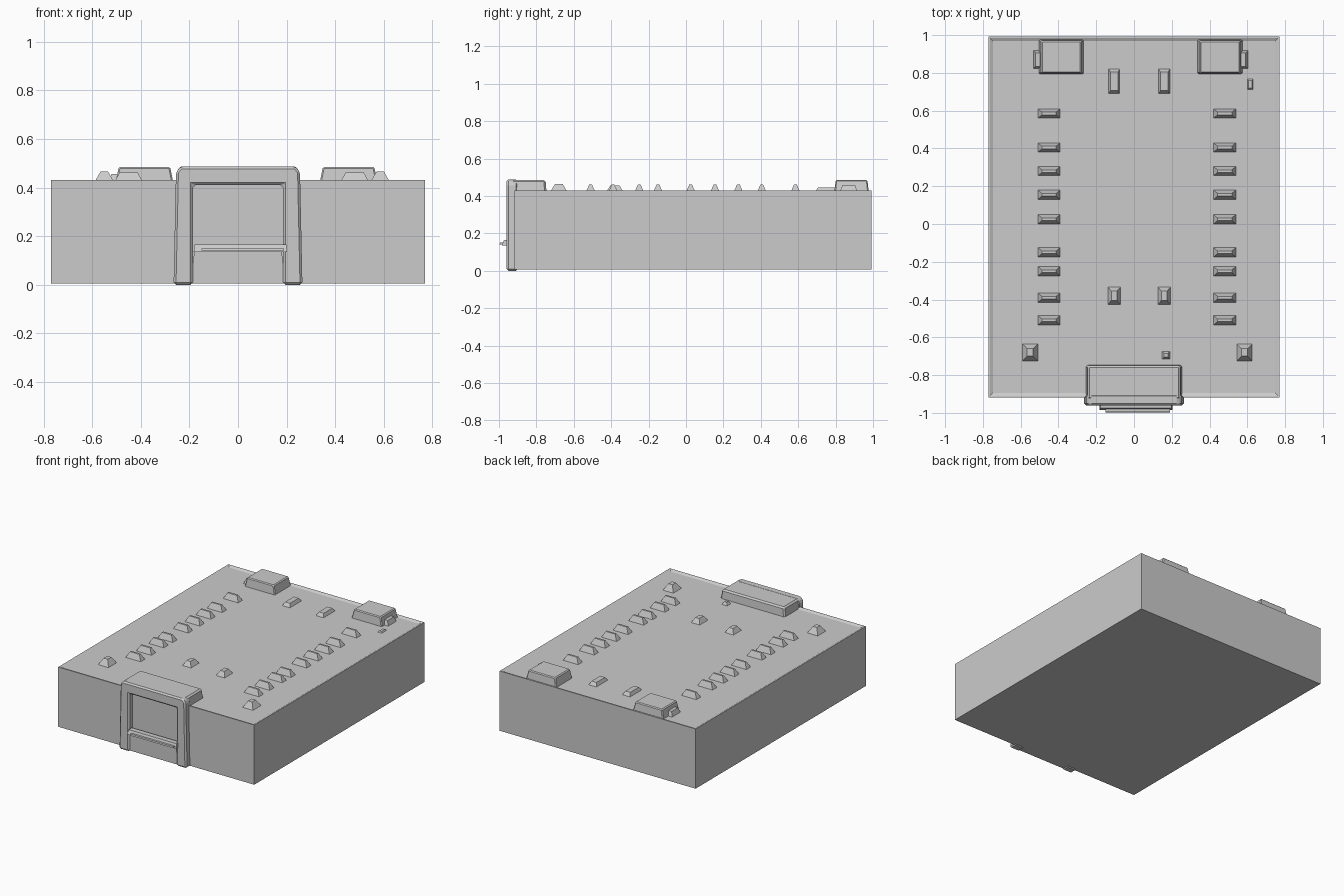
import bpy, bmesh

if "Cube" in bpy.data.objects:
    bpy.data.objects.remove(bpy.data.objects["Cube"])


def finish(name, bm):
    bmesh.ops.recalc_face_normals(bm, faces=bm.faces)
    mesh = bpy.data.meshes.new(name)
    bm.to_mesh(mesh)
    bm.free()
    obj = bpy.data.objects.new(name, mesh)
    bpy.context.collection.objects.link(obj)
    return obj


def add_block(bm, cx, cy, sx, sy, z0, z1, tx=1.0, ty=1.0):
    """Box whose top is scaled by tx, ty; returns the top face."""
    rings = []
    for z, kx, ky in ((z0, 1, 1), (z1, tx, ty)):
        rings.append([bm.verts.new((cx + a * sx * kx / 2, cy + b * sy * ky / 2, z))
                      for a, b in ((-1, -1), (1, -1), (1, 1), (-1, 1))])
    lo, hi = rings
    bm.faces.new(lo[::-1])
    top = bm.faces.new(hi)
    for i in range(4):
        j = (i + 1) % 4
        bm.faces.new((lo[i], lo[j], hi[j], hi[i]))
    return top


def block(name, *args):
    bm = bmesh.new()
    add_block(bm, *args)
    return finish(name, bm)


def bevel(obj, width):
    mod = obj.modifiers.new("edge_bevel", "BEVEL")
    mod.width = width
    mod.segments = 1


# Main slab with a low rim around its sunken top
bm = bmesh.new()
top = add_block(bm, 0, 0.037, 1.54, 1.91, 0.006, 0.43)
bm.normal_update()
bmesh.ops.inset_region(bm, faces=[top], thickness=0.012)
bm.normal_update()
bmesh.ops.inset_region(bm, faces=[top], thickness=0.022, depth=-0.008)
finish("fort_base", bm)

# Gate frame: an inverted U extruded in y, standing proud of the front wall
profile = [(-0.265, 0), (-0.255, 0.465), (-0.235, 0.487), (0.235, 0.487),
           (0.255, 0.465), (0.265, 0), (0.185, 0), (0.185, 0.41),
           (-0.185, 0.41), (-0.185, 0)]
bm = bmesh.new()
face = bm.faces.new([bm.verts.new((x, -0.96, z)) for x, z in profile])
ext = bmesh.ops.extrude_face_region(bm, geom=[face])
for v in ext["geom"]:
    if isinstance(v, bmesh.types.BMVert):
        v.co.y = -0.90
bevel(finish("gate_frame", bm), 0.01)

# Gatehouse roof behind the frame, door panel and sill
bevel(block("gatehouse_roof", 0, -0.84, 0.51, 0.19, 0.41, 0.486, 0.96, 0.94), 0.01)
block("door_lower_panel", 0, -0.93, 0.38, 0.04, 0.006, 0.14, 0.95, 1.0)
block("door_sill", 0.01, -0.955, 0.385, 0.06, 0.135, 0.165, 0.98, 0.6)
block("door_ledge", 0.02, -0.972, 0.34, 0.05, 0.14, 0.15, 1.0, 0.9)

# Rear corner blocks
for side, cx in (("left", -0.385), ("right", 0.455)):
    bevel(block("rear_block_" + side, cx, 0.885, 0.24, 0.185, 0.415, 0.485,
                0.88, 0.92), 0.006)
    sign = -1 if side == "left" else 1
    block("rear_step_" + side, cx + sign * 0.115, 0.87, 0.07, 0.10, 0.415, 0.455, 0.6, 0.7)

# Two rows of wedge-shaped studs
rows = [0.585, 0.405, 0.28, 0.155, 0.025, -0.15, -0.25, -0.39, -0.51]
for side, cx in (("left", -0.45), ("right", 0.48)):
    bm = bmesh.new()
    for y in rows:
        add_block(bm, cx, y, 0.125, 0.055, 0.415, 0.462, 0.6, 0.25)
    finish("stud_row_" + side, bm)

# Loose studs in the middle and at the front corners
bm = bmesh.new()
for cx in (-0.105, 0.16):
    add_block(bm, cx, 0.755, 0.065, 0.14, 0.415, 0.445, 0.6, 0.7)
    add_block(bm, cx, -0.38, 0.075, 0.10, 0.415, 0.455, 0.4, 0.5)
for cx in (-0.55, 0.585):
    add_block(bm, cx, -0.68, 0.09, 0.10, 0.415, 0.465, 0.35, 0.4)
add_block(bm, 0.17, -0.695, 0.05, 0.05, 0.415, 0.44, 0.4, 0.4)
add_block(bm, 0.615, 0.74, 0.04, 0.07, 0.415, 0.43, 0.5, 0.6)
finish("courtyard_studs", bm)
